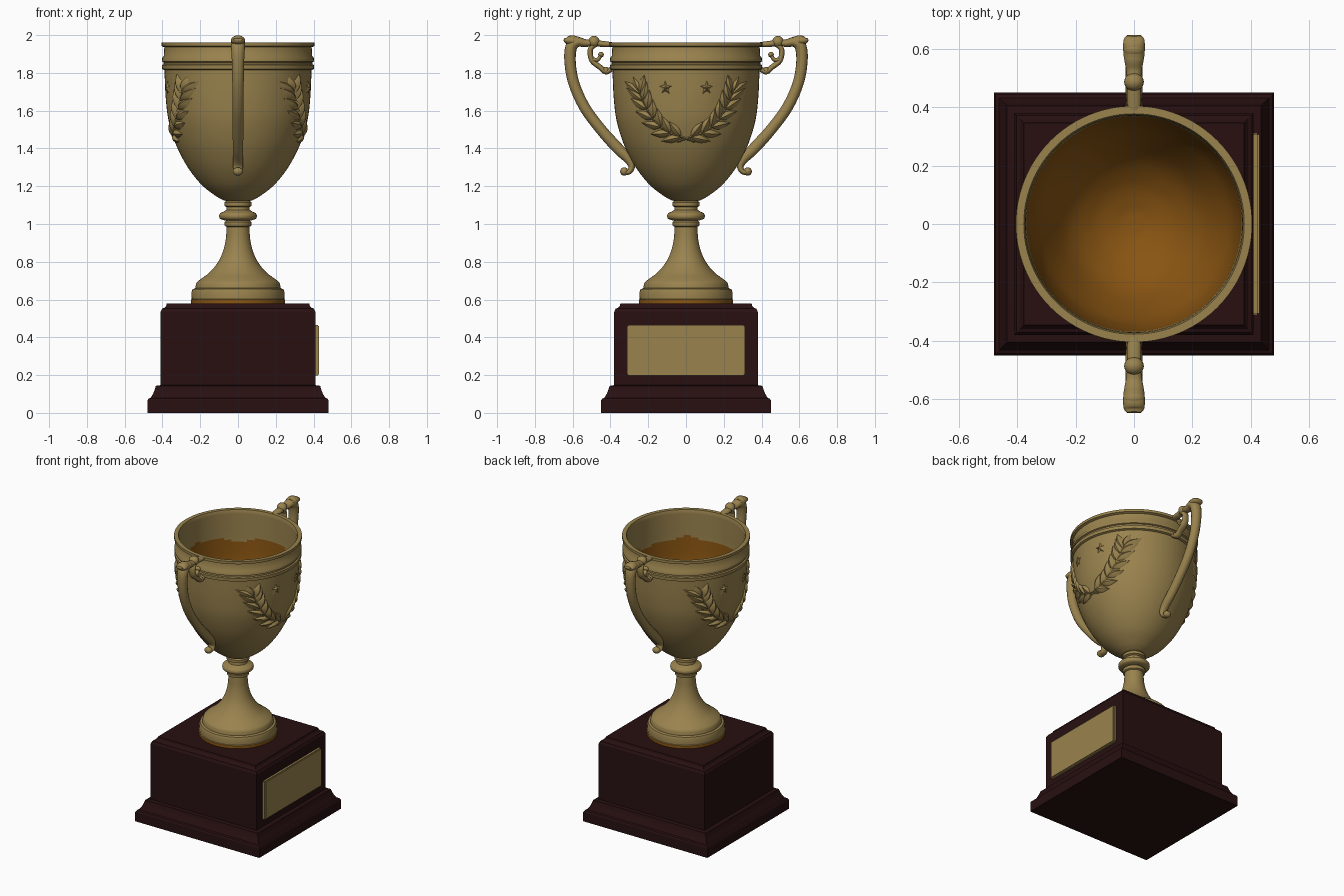
import bpy, bmesh, math
from mathutils import Vector, Matrix

if "Cube" in bpy.data.objects:
    bpy.data.objects.remove(bpy.data.objects["Cube"])


def material(name, col):
    m = bpy.data.materials.new(name)
    m.diffuse_color = (*col, 1)
    m.use_nodes = True
    m.node_tree.nodes["Principled BSDF"].inputs["Base Color"].default_value = m.diffuse_color
    return m


GOLD = material("aged_gold", (0.32, 0.225, 0.075))
AMBER = material("dark_amber", (0.25, 0.09, 0.006))
WOOD = material("dark_red_wood", (0.021, 0.005, 0.0055))


def finish(name, bm, mats, angle=35):
    me = bpy.data.meshes.new(name)
    bm.to_mesh(me)
    bm.free()
    for m in mats:
        me.materials.append(m)
    ob = bpy.data.objects.new(name, me)
    bpy.context.collection.objects.link(ob)
    bpy.ops.object.select_all(action='DESELECT')
    ob.select_set(True)
    bpy.context.view_layer.objects.active = ob
    bpy.ops.object.shade_smooth_by_angle(angle=math.radians(angle))
    return ob


def spline(pts, n=6):
    """Catmull-Rom curve through points of any dimension."""
    P = [Vector(p) for p in pts]
    P = [2 * P[0] - P[1]] + P + [2 * P[-1] - P[-2]]
    out = []
    for i in range(1, len(P) - 2):
        a, b, c, d = P[i - 1:i + 3]
        for k in range(n):
            t = k / n
            out.append(0.5 * (2 * b + (c - a) * t + (2 * a - 5 * b + 4 * c - d) * t * t
                              + (3 * b - a - 3 * c + d) * t ** 3))
    return out + [P[-2]]


def rings_to_faces(bm, rings):
    for a, b in zip(rings, rings[1:]):
        n = len(a)
        for i in range(n):
            j = (i + 1) % n
            bm.faces.new((a[i], a[j], b[j], b[i]))


# Stepped wooden plinth
bm = bmesh.new()
steps = [(0, 0), (0, .065), (.006, .075), (.018, .08), (.03, .1), (.04, .125), (.045, .143),
         (.07, .147), (.07, .535), (.078, .552), (.09, .556), (.1, .567), (.103, .58)]
rings = []
for inset, z in steps:
    x, y = .48 - inset, .45 - inset
    rings.append([bm.verts.new(p) for p in ((-x, -y, z), (x, -y, z), (x, y, z), (-x, y, z))])
rings_to_faces(bm, rings)
bm.faces.new(rings[0][::-1])
bm.faces.new(rings[-1])
finish("plinth", bm, [WOOD], 25)

# Blank plate on the right face
bm = bmesh.new()
bmesh.ops.create_cube(bm, size=1, matrix=Matrix.Translation((.416, 0, .332))
                      @ Matrix.Diagonal((.028, .625, .268, 1)))
bmesh.ops.bevel(bm, geom=bm.edges[:], offset=.006, segments=2, affect='EDGES')
finish("plate", bm, [GOLD])

# Cup: foot, stem, knob, bowl, rim and inside as one turned profile
foot = [(0, .578), (.25, .578), (.25, .6), (.245, .602), (.246, .64), (.24, .655), (.226, .66)]
stem = spline([(.226, .665), (.218, .69), (.195, .71), (.155, .74), (.115, .785), (.085, .84),
               (.066, .91), (.06, .985)])
knob = [(.07, .99), (.072, 1.01), (.064, 1.018)] + spline(
    [(.075, 1.02), (.094, 1.027), (.1, 1.042), (.094, 1.057), (.075, 1.066)], 3) + [
    (.062, 1.075), (.06, 1.09), (.072, 1.096), (.072, 1.115), (.062, 1.122)]
bowl = spline([(.075, 1.125), (.12, 1.15), (.19, 1.205), (.256, 1.285), (.308, 1.375),
               (.343, 1.46), (.37, 1.56), (.382, 1.66), (.387, 1.75), (.389, 1.815)])
rim = [(.402, 1.82), (.403, 1.842), (.394, 1.846), (.394, 1.856), (.403, 1.86), (.402, 1.878),
       (.393, 1.89), (.39, 1.936), (.405, 1.942), (.405, 1.96), (.378, 1.96)]
inside = spline([(.373, 1.945), (.371, 1.85), (.368, 1.74), (.357, 1.6), (.325, 1.46),
                 (.24, 1.29), (.15, 1.205), (.06, 1.167), (0, 1.16)], 8)
prof = foot + stem + knob + bowl + rim + inside
first_inner = len(prof) - len(inside)

bm = bmesh.new()
N = 96
rings = [[bm.verts.new((p[0] * math.cos(2 * math.pi * i / N), p[0] * math.sin(2 * math.pi * i / N), p[1]))
          for i in range(N)] for p in prof]
rings_to_faces(bm, rings)
bm.faces.ensure_lookup_table()
for k, f in enumerate(bm.faces):
    c = f.calc_center_median()
    a = math.atan2(c.y, c.x)
    line = 1.76 + .014 * math.sin(5 * a) + .008 * math.sin(11 * a)
    if c.z < .601 or (k // N >= first_inner and c.z < line):
        f.material_index = 1
bmesh.ops.remove_doubles(bm, verts=bm.verts[:], dist=1e-5)
finish("cup", bm, [GOLD, AMBER])


def tube(bm, pts, n=7, sides=14):
    """Sweep an ellipse along (y, z, thickness, half width) points in the yz plane."""
    path = spline(pts, n)
    rings = []
    for i, p in enumerate(path):
        q = path[min(i + 1, len(path) - 1)] - path[max(i - 1, 0)]
        t = Vector((q[0], q[1])).normalized()
        ring = []
        for k in range(sides):
            a = 2 * math.pi * k / sides
            r = p[2] * math.cos(a)
            ring.append(bm.verts.new((p[3] * math.sin(a), p[0] - t.y * r, p[1] + t.x * r)))
        rings.append(ring)
    rings_to_faces(bm, rings)
    bm.faces.new(rings[0][::-1])
    bm.faces.new(rings[-1])


def ball(bm, y, z, r, w):
    bmesh.ops.create_uvsphere(bm, u_segments=16, v_segments=10, radius=1,
                              matrix=Matrix.Translation((0, y, z)) @ Matrix.Diagonal((w, r, r, 1)))


# Two scrolled handles
for name, turn in (("back_handle", 0), ("front_handle", math.pi)):
    bm = bmesh.new()
    # main arm from the top curl down to the small foot curl
    tube(bm, [(.48, 1.962, .016, .022), (.53, 1.957, .02, .028), (.575, 1.963, .027, .036),
              (.608, 1.935, .031, .037), (.613, 1.85, .03, .033), (.592, 1.74, .029, .031),
              (.535, 1.615, .029, .03), (.45, 1.5, .029, .029), (.365, 1.405, .03, .028),
              (.305, 1.345, .026, .027), (.288, 1.305, .018, .026), (.3, 1.277, .014, .025),
              (.325, 1.272, .012, .024)])
    ball(bm, .327, 1.278, .022, .027)
    # pointed tip on the shoulder
    tube(bm, [(.575, 1.965, .028, .036), (.61, 1.972, .026, .038), (.632, 1.972, .018, .036),
              (.646, 1.978, .006, .026)], 4)
    ball(bm, .598, 1.97, .029, .038)
    # beads and C scroll joining the rim
    ball(bm, .487, 1.965, .031, .034)
    tube(bm, [(.39, 1.95, .012, .022), (.43, 1.952, .016, .025), (.48, 1.958, .016, .024)], 4)
    tube(bm, [(.485, 1.95, .014, .024), (.507, 1.92, .014, .024), (.497, 1.865, .014, .024),
              (.455, 1.83, .014, .024), (.425, 1.806, .014, .024), (.395, 1.82, .014, .024)])
    tube(bm, [(.497, 1.87, .012, .022), (.468, 1.87, .011, .022), (.45, 1.895, .008, .02)], 5)
    ball(bm, .45, 1.897, .015, .024)
    ball(bm, .425, 1.812, .02, .026)
    bmesh.ops.rotate(bm, verts=bm.verts[:], cent=(0, 0, 0), matrix=Matrix.Rotation(turn, 3, 'Z'))
    bmesh.ops.recalc_face_normals(bm, faces=bm.faces[:])
    finish(name, bm, [GOLD], 50)


def on_bowl(y, z, h):
    """Place a relief point (y, z) at height h above the bowl."""
    r = bowl[-1][0]
    for a, b in zip(bowl, bowl[1:]):
        if a[1] <= z <= b[1]:
            r = a[0] + (b[0] - a[0]) * (z - a[1]) / (b[1] - a[1])
    return Vector((math.sqrt(max((r + h) ** 2 - y * y, 0)), y, z))


def strip(bm, base, ang, length, width, height, nu=10, nv=6):
    """Raised leaf with a ridge along its middle."""
    d = Vector((math.cos(ang), math.sin(ang)))
    s = Vector((-d.y, d.x))
    rows = []
    for i in range(nu + 1):
        u = i / nu
        half = width * (math.sin(math.pi * u ** .8) * .98 + .02)
        rows.append([])
        for j in range(nv + 1):
            v = 2 * j / nv - 1
            p = base + d * length * u + s * half * v
            h = height * (1 - abs(v) ** 1.5) * (.35 + .65 * math.sin(math.pi * u)) - .003
            rows[-1].append(bm.verts.new(on_bowl(p.x, p.y, h)))
    for a, b in zip(rows, rows[1:]):
        for j in range(nv):
            bm.faces.new((a[j], b[j], b[j + 1], a[j + 1]))


def star(bm, y, z, r):
    c = bm.verts.new(on_bowl(y, z, .013))
    rim = []
    for k in range(10):
        a = math.pi / 2 + k * math.pi / 5
        q = r if k % 2 == 0 else r * .42
        rim.append(bm.verts.new(on_bowl(y + q * math.cos(a), z + q * math.sin(a), -.001)))
    for k in range(10):
        bm.faces.new((c, rim[k], rim[(k + 1) % 10]))


# Laurel wreath and stars in relief on both sides of the bowl
for name, turn in (("right_wreath", 0), ("left_wreath", math.pi)):
    bm = bmesh.new()
    for m in (1, -1):
        stem_path = spline([(-.05, 1.435), (.01, 1.455), (.1, 1.488), (.175, 1.555),
                            (.225, 1.64), (.25, 1.7)], 5)
        for i, p in enumerate(stem_path[:-1]):
            q = stem_path[i + 1] - p
            ang = math.atan2(q.y, q.x)
            at = Vector((m * p.x, p.y))
            strip(bm, at, ang if m > 0 else math.pi - ang, q.length * 1.5, .009, .012, 4, 2)
            if i >= 6 and i % 3 == 0:
                for side in (.62, -.5):
                    b = ang + side
                    strip(bm, at, b if m > 0 else math.pi - b, .105, .023, .02)
        tip = stem_path[-1]
        strip(bm, Vector((m * tip.x, tip.y)), 1.2 if m > 0 else math.pi - 1.2, .085, .02, .02)
        star(bm, m * .11, 1.72, .04)
    bmesh.ops.rotate(bm, verts=bm.verts[:], cent=(0, 0, 0), matrix=Matrix.Rotation(turn, 3, 'Z'))
    finish(name, bm, [GOLD], 40)
